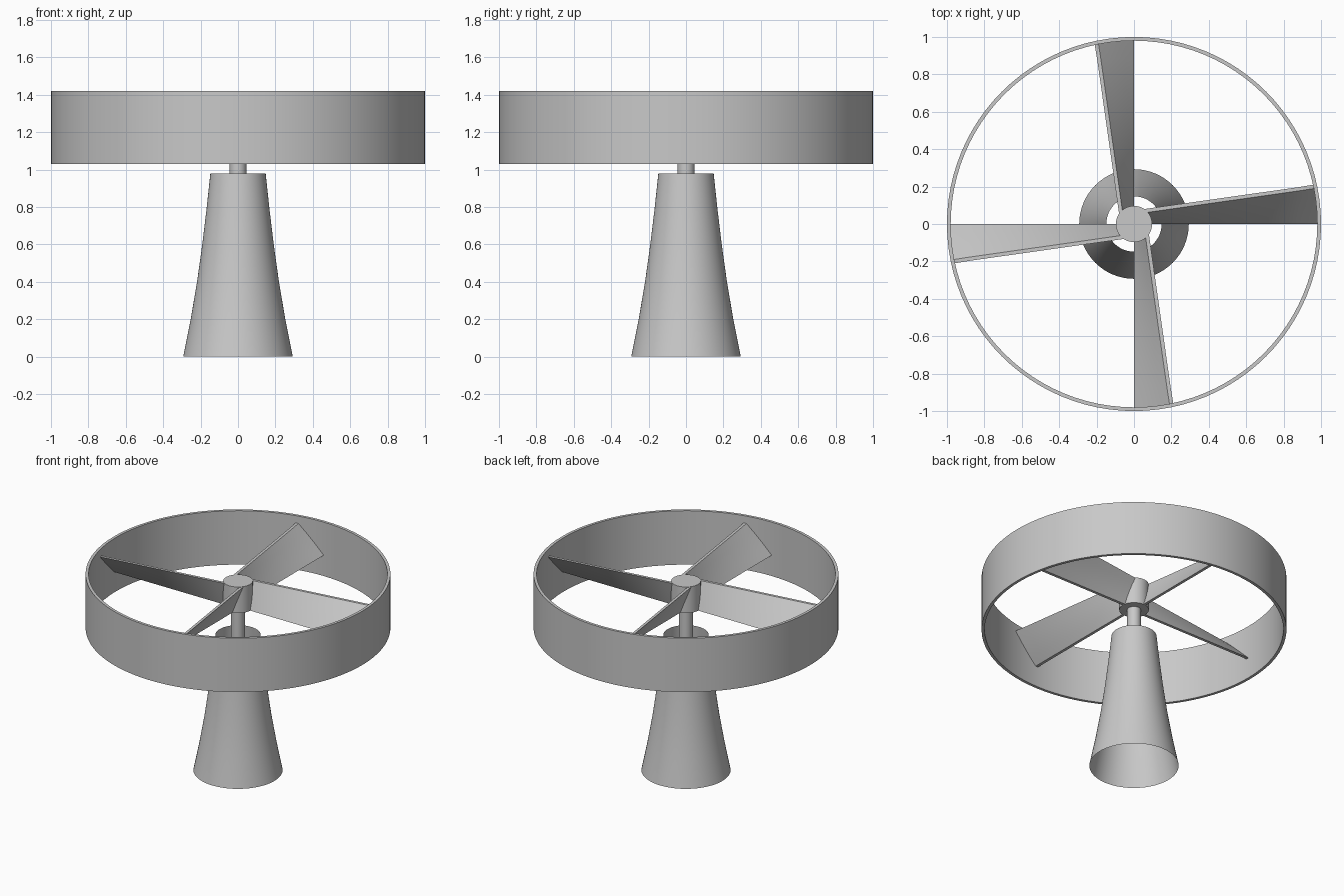
import bpy
import bmesh
import math
from mathutils import Matrix

cube = bpy.data.objects.get("Cube")
if cube:
    bpy.data.objects.remove(cube, do_unlink=True)

# One plain grey material
grey = bpy.data.materials.new("light_grey")
grey.use_nodes = True
colour = (0.58, 0.58, 0.58, 1)
grey.diffuse_color = colour
grey.node_tree.nodes["Principled BSDF"].inputs["Base Color"].default_value = colour


def finish(name, bm, fix_normals=True):
    if fix_normals:
        bmesh.ops.recalc_face_normals(bm, faces=bm.faces)
    mesh = bpy.data.meshes.new(name)
    bm.to_mesh(mesh)
    bm.free()
    mesh.materials.append(grey)
    obj = bpy.data.objects.new(name, mesh)
    bpy.context.collection.objects.link(obj)
    bpy.ops.object.select_all(action='DESELECT')
    obj.select_set(True)
    bpy.context.view_layer.objects.active = obj
    bpy.ops.object.shade_smooth_by_angle(angle=math.radians(35))
    return obj


def lathe(name, profile, closed=False, sides=64):
    """Revolve (radius, height) points about the z axis."""
    bm = bmesh.new()
    rings = []
    for r, z in profile:
        rings.append([bm.verts.new((r * math.cos(a), r * math.sin(a), z))
                      for a in (math.tau * i / sides for i in range(sides))])
    pairs = list(zip(rings, rings[1:]))
    if closed:
        pairs.append((rings[-1], rings[0]))
    for low, high in pairs:
        for i in range(sides):
            j = (i + 1) % sides
            bm.faces.new((low[i], low[j], high[j], high[i]))
    return finish(name, bm, fix_normals=closed)


def cylinder(name, radius, bottom, top, sides=48):
    bm = bmesh.new()
    bmesh.ops.create_cone(bm, cap_ends=True, segments=sides, radius1=radius,
                          radius2=radius, depth=top - bottom,
                          matrix=Matrix.Translation((0, 0, (top + bottom) / 2)))
    return finish(name, bm)


def blade(name, angle):
    """Pitched blade: radial low edge, splayed high edge, tip cut to the ring."""
    low_z, high_z, thick, tip_r, root_x = 1.18, 1.367, 0.02, 0.985, 0.03
    steps, rows = 10, 4
    bm = bmesh.new()
    turn = Matrix.Rotation(angle, 3, 'Z')

    def sheet(offset):
        grid = []
        for k in range(rows + 1):
            t = k / rows
            line = []
            for i in range(steps + 1):
                x = root_x + (0.975 - root_x) * i / steps
                y = t * (0.052 + 0.142 * x) + offset
                if i == steps:
                    x = math.sqrt(tip_r ** 2 - y ** 2)
                v = bm.verts.new((x, y, low_z + t * (high_z - low_z)))
                v.co = turn @ v.co
                line.append(v)
            grid.append(line)
        return grid

    front, back = sheet(0), sheet(thick)
    for g in (front, back):
        for k in range(rows):
            for i in range(steps):
                bm.faces.new((g[k][i], g[k][i + 1], g[k + 1][i + 1], g[k + 1][i]))
    # Low and high edges, then root and tip
    for k in (0, rows):
        for i in range(steps):
            bm.faces.new((front[k][i], front[k][i + 1], back[k][i + 1], back[k][i]))
    for i in (0, steps):
        for k in range(rows):
            bm.faces.new((front[k][i], front[k + 1][i], back[k + 1][i], back[k][i]))
    return finish(name, bm)


# Flared open stand
lathe("stand", [(0.293, 0), (0.253, 0.2), (0.219, 0.4), (0.191, 0.6),
                (0.167, 0.8), (0.148, 0.98)])

# Spindle and hub
cylinder("spindle", 0.045, 0.8, 1.2)
cylinder("hub", 0.097, 1.18, 1.37)

# Outer ring
lathe("outer_ring", [(1, 1.03), (1, 1.42), (0.98, 1.42), (0.98, 1.03)],
      closed=True, sides=96)

# Four blades
for n in range(4):
    blade(f"blade_{n + 1}", n * math.pi / 2)
